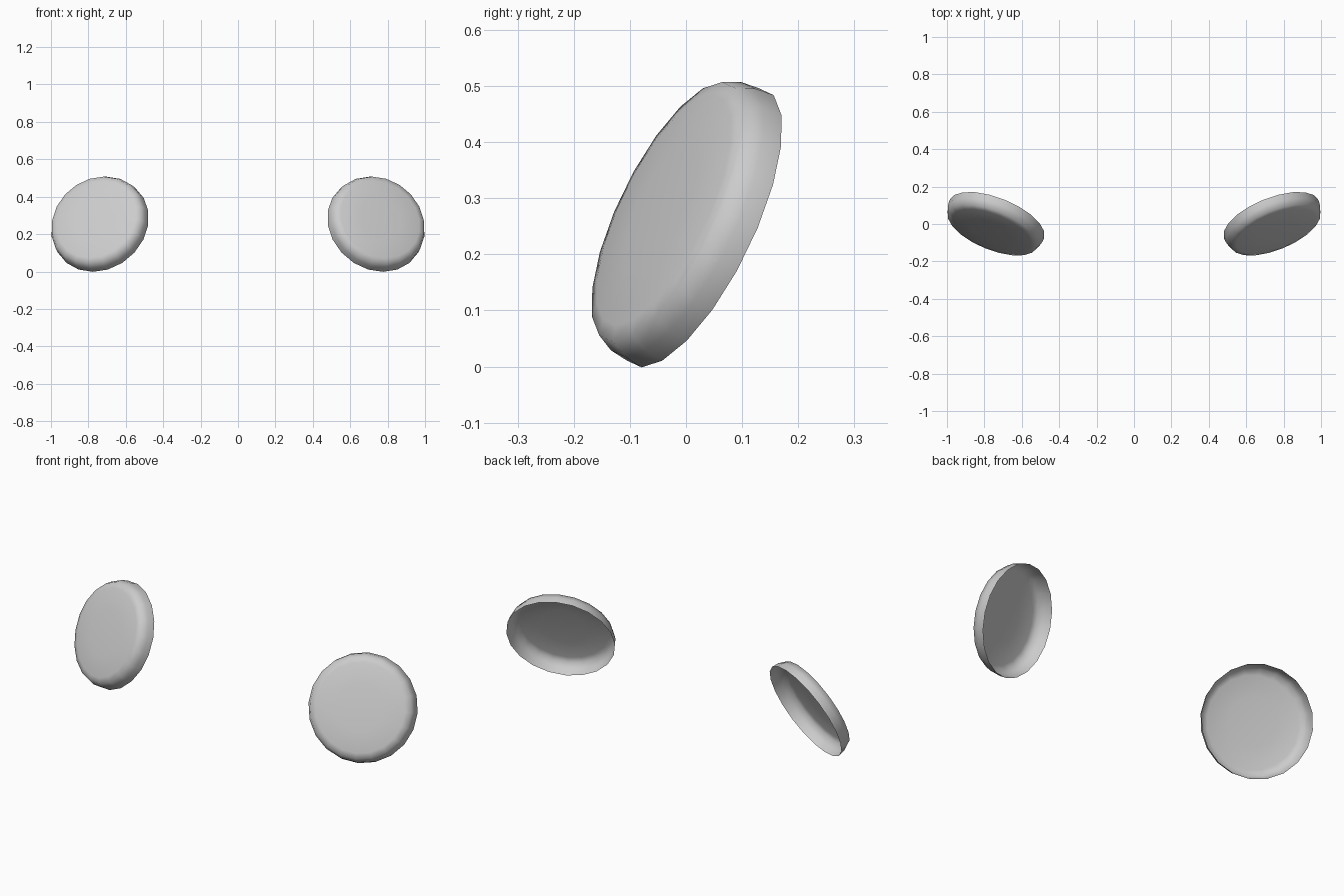
import bpy, bmesh, math
from mathutils import Vector, Matrix

if "Cube" in bpy.data.objects:
    bpy.data.objects.remove(bpy.data.objects["Cube"])

SIDES = 20
# radius, height along the disc axis: open back rim -> wall -> slightly domed face
PROFILE = [(0.273, -0.036), (0.269, 0.0), (0.254, 0.033), (0.225, 0.041), (0.12, 0.047)]
APEX = 0.049


def shallow_cup(name, side):
    """Open-backed round shell facing outward, forward and up."""
    bm = bmesh.new()
    rings = []
    for r, h in PROFILE:
        rings.append([bm.verts.new((r * math.cos(2 * math.pi * i / SIDES),
                                    r * math.sin(2 * math.pi * i / SIDES), h))
                      for i in range(SIDES)])
    for a, b in zip(rings, rings[1:]):
        for i in range(SIDES):
            j = (i + 1) % SIDES
            bm.faces.new((a[i], a[j], b[j], b[i]))
    tip = bm.verts.new((0, 0, APEX))
    for i in range(SIDES):
        bm.faces.new((rings[-1][i], rings[-1][(i + 1) % SIDES], tip))

    # tilt the axis and move into place
    axis = Vector((0.34 * side, -0.84, 0.41)).normalized()
    rot = axis.to_track_quat('Z', 'Y').to_matrix().to_4x4()
    bm.transform(Matrix.Translation((0.746 * side, -0.005, 0.262)) @ rot)
    for f in bm.faces:
        f.smooth = True
    me = bpy.data.meshes.new(name)
    bm.to_mesh(me)
    bm.free()
    bpy.context.collection.objects.link(bpy.data.objects.new(name, me))


# matching pair, left and right
shallow_cup("left_disc", -1)
shallow_cup("right_disc", 1)
